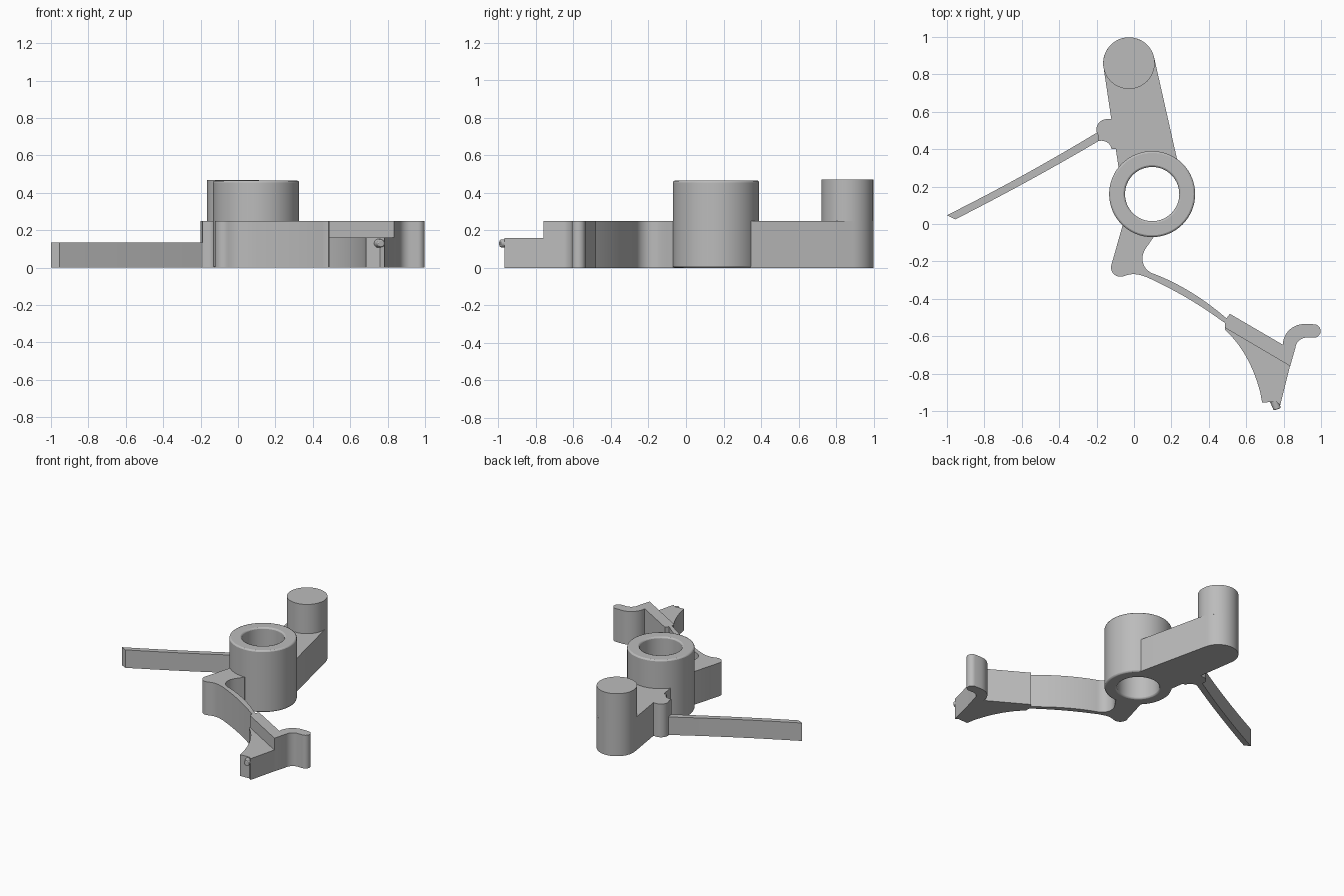
import bpy, bmesh, math
from mathutils import Vector

cube = bpy.data.objects.get("Cube")
if cube:
    bpy.data.objects.remove(cube, do_unlink=True)

mat = bpy.data.materials.new("plain grey")
mat.use_nodes = True
GREY = (0.5, 0.5, 0.5, 1)
mat.diffuse_color = GREY
mat.node_tree.nodes["Principled BSDF"].inputs["Base Color"].default_value = GREY

HUB = (0.097, 0.16)
POST = (-0.027, 0.86)
ARM_TOP = 0.25


def arc(centre, r, a0, a1, n=12):
    """Points on a circle from angle a0 to a1 in degrees."""
    angles = [math.radians(a0 + (a1 - a0) * i / n) for i in range(n + 1)]
    return [(centre[0] + r * math.cos(a), centre[1] + r * math.sin(a)) for a in angles]


def bow(a, c, b, n=14):
    """Quadratic curve from a to b pulled towards c."""
    a, b, c = Vector(a), Vector(b), Vector(c)
    return [tuple(a * (1 - t) ** 2 + c * 2 * t * (1 - t) + b * t * t)
            for t in (i / n for i in range(n + 1))]


def finish(name, bm, bevel=0.0):
    bmesh.ops.recalc_face_normals(bm, faces=bm.faces)
    mesh = bpy.data.meshes.new(name)
    bm.to_mesh(mesh)
    bm.free()
    mesh.materials.append(mat)
    ob = bpy.data.objects.new(name, mesh)
    bpy.context.collection.objects.link(ob)
    if bevel:
        mod = ob.modifiers.new("edge rounding", "BEVEL")
        mod.width, mod.segments = bevel, 2
        mod.limit_method, mod.angle_limit = "ANGLE", math.radians(50)
    bpy.ops.object.select_all(action="DESELECT")
    bpy.context.view_layer.objects.active = ob
    ob.select_set(True)
    bpy.ops.object.shade_smooth_by_angle(angle=math.radians(30))
    return ob


def prism(name, outline, z0, z1):
    bm = bmesh.new()
    base = bm.faces.new([bm.verts.new((x, y, z0)) for x, y in outline])
    top = bmesh.ops.extrude_face_region(bm, geom=[base])["geom"]
    bmesh.ops.translate(bm, vec=(0, 0, z1 - z0),
                        verts=[v for v in top if isinstance(v, bmesh.types.BMVert)])
    return finish(name, bm)


# Hub sleeve: a revolved ring section
bm = bmesh.new()
N = 64
rings = []
for r, z in ((0.145, 0), (0.23, 0), (0.23, 0.465), (0.145, 0.465)):
    rings.append([bm.verts.new((x, y, z)) for x, y in arc(HUB, r, 0, 360, N)[:-1]])
for k in range(4):
    a, b = rings[k], rings[(k + 1) % 4]
    for i in range(N):
        j = (i + 1) % N
        bm.faces.new((a[i], a[j], b[j], b[i]))
finish("hub_sleeve", bm, 0.01)

# Upper arm, ending inside the hub wall, with the post on its round end
prism("upper_arm", arc(POST, 0.138, 12, 184, 32) + arc(HUB, 0.2, 150, 44, 16), 0, ARM_TOP)
prism("post", arc(POST, 0.138, 0, 360, 48)[:-1], ARM_TOP - 0.01, 0.47)

# Side lug and the thin leaf spring that leaves it
prism("side_lug", [(-0.08, 0.56)] + arc((-0.145, 0.505), 0.056, 90, 215, 10)
      + bow((-0.19, 0.445), (-0.13, 0.45), (-0.12, 0.40), 6) + [(-0.08, 0.40)], 0, ARM_TOP)
prism("leaf_spring", bow((-1.0, 0.047), (-0.57, 0.262), (-0.18, 0.50))
      + bow((-0.17, 0.455), (-0.56, 0.225), (-0.955, 0.025)), 0, 0.135)

# Lower arm, curved beam, raised head edge and hook in one outline
lower = arc(HUB, 0.2, 222, 272, 8)
lower += bow((0.105, -0.07), (0.09, -0.09), (0.06, -0.135), 4)
lower += arc((0.13, -0.185), 0.085, 155, 248, 10)
lower += bow((0.11, -0.268), (0.31, -0.345), (0.495, -0.505))
lower += [(0.512, -0.48), (0.795, -0.645)]
lower += arc((0.91, -0.65), 0.115, 165, 90, 12)
lower += arc((0.962, -0.572), 0.036, 85, -90, 10)
lower += arc((0.925, -0.67), 0.063, 95, 175, 8)
lower += [(0.835, -0.76), (0.487, -0.555), (0.485, -0.525)]
lower += bow((0.475, -0.522), (0.29, -0.385), (0.07, -0.285))
lower += bow((0.03, -0.272), (-0.01, -0.262), (-0.05, -0.277), 6)
lower += arc((-0.073, -0.232), 0.05, 285, 172, 10)
prism("lower_arm_and_hook", lower, 0, ARM_TOP)

# Lower step of the head, tapering to a blunt nose
prism("head_step", [(0.487, -0.55), (0.835, -0.755), (0.782, -0.968), (0.76, -0.95),
                    (0.685, -0.955)]
      + bow((0.675, -0.90), (0.62, -0.69), (0.487, -0.565)), 0, 0.16)

# Small pin on the nose
bm = bmesh.new()
bmesh.ops.create_cone(bm, cap_ends=True, segments=20, radius1=0.026, radius2=0.02, depth=0.08)
axis = Vector((0.35, -1, 0)).normalized()
bmesh.ops.rotate(bm, verts=bm.verts, cent=(0, 0, 0),
                 matrix=axis.to_track_quat("Z", "Y").to_matrix())
bmesh.ops.translate(bm, verts=bm.verts, vec=(0.753, -0.953, 0.13))
finish("nose_pin", bm, 0.005)
